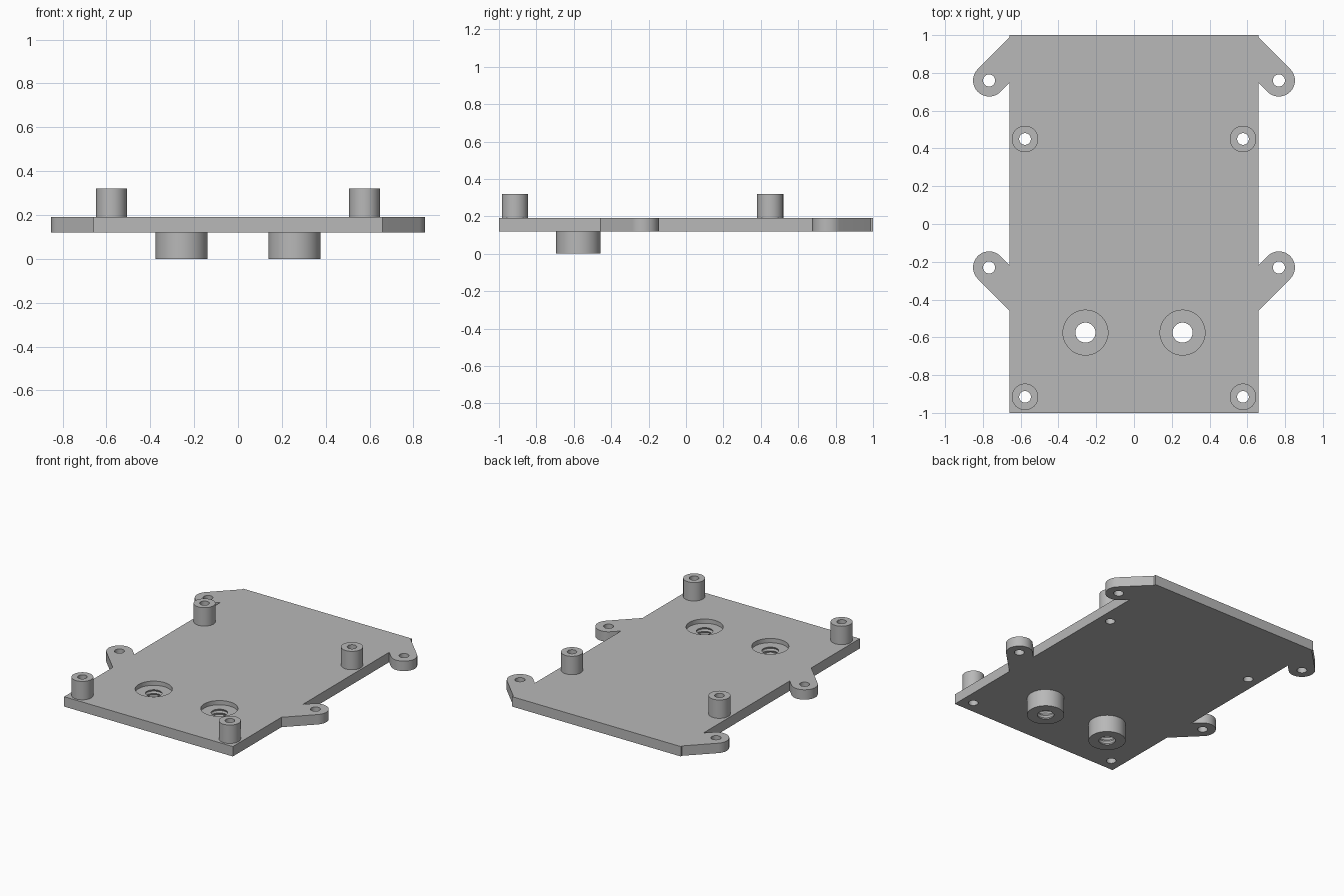
import bpy, bmesh
from math import sin, cos, pi, radians

cube = bpy.data.objects.get("Cube")
if cube:
    bpy.data.objects.remove(cube, do_unlink=True)

HALF_W, BOTTOM, TOP = 0.66, 0.12, 0.19
EAR_X, EAR_R, EAR_HOLE = 0.767, 0.085, 0.032
EARS_Y = (0.76, -0.23)
POSTS = [(s * 0.577, y) for s in (1, -1) for y in (0.45, -0.915)]
POST_R, POST_HOLE, POST_TOP = 0.07, 0.031, 0.32
BOSSES = [(s * 0.257, -0.575) for s in (1, -1)]
BOSS_R, BOSS_HOLE, BOSS_FLOOR = 0.119, 0.053, 0.16

grey = bpy.data.materials.new("plain grey")
grey.use_nodes = True
grey.diffuse_color = (0.48, 0.48, 0.48, 1)
grey.node_tree.nodes["Principled BSDF"].inputs["Base Color"].default_value = (0.48, 0.48, 0.48, 1)


def finish(obj):
    """Give the part its colour and smooth round walls with crisp rims."""
    obj.data.materials.clear()
    obj.data.materials.append(grey)
    bpy.ops.object.select_all(action='DESELECT')
    obj.select_set(True)
    bpy.context.view_layer.objects.active = obj
    bpy.ops.object.shade_smooth_by_angle(angle=radians(30))


def circle(x, y, r, n=48):
    return [(x + r * cos(2 * pi * i / n), y + r * sin(2 * pi * i / n)) for i in range(n)]


def ear(y, flip):
    """Right-hand ear outline, from top to bottom; flip turns it upside down."""
    d = EAR_R * cos(pi / 4)
    reach = EAR_X - HALF_W
    pts = [(HALF_W, d * 2 + reach)]
    for i in range(25):
        a = pi / 4 - pi * i / 24
        pts.append((EAR_X + EAR_R * cos(a), EAR_R * sin(a)))
    pts.append((HALF_W, reach - 2 * d))
    if flip:
        pts = [(px, -py) for px, py in reversed(pts)]
    return [(px, py + y) for px, py in pts]


def lathe(name, profile, x, y, n=48):
    """Revolve a closed (radius, height) profile about a vertical axis."""
    bm = bmesh.new()
    rings = [[bm.verts.new((r * cos(2 * pi * i / n), r * sin(2 * pi * i / n), z))
              for i in range(n)] for r, z in profile]
    for k, ring in enumerate(rings):
        nxt = rings[(k + 1) % len(rings)]
        for i in range(n):
            j = (i + 1) % n
            bm.faces.new((ring[i], ring[j], nxt[j], nxt[i]))
    bmesh.ops.recalc_face_normals(bm, faces=bm.faces)
    mesh = bpy.data.meshes.new(name)
    bm.to_mesh(mesh)
    bm.free()
    obj = bpy.data.objects.new(name, mesh)
    obj.location = (x, y, 0)
    bpy.context.collection.objects.link(obj)
    finish(obj)


# Base plate: a filled outline with ears and round holes
right = [(HALF_W, 1)] + ear(EARS_Y[0], False) + ear(EARS_Y[1], True) + [(HALF_W, -1)]
loops = [right + [(-x, y) for x, y in reversed(right)]]
loops += [circle(s * EAR_X, y, EAR_HOLE) for s in (1, -1) for y in EARS_Y]
loops += [circle(x, y, POST_HOLE) for x, y in POSTS]
loops += [circle(x, y, BOSS_R) for x, y in BOSSES]

outline = bpy.data.curves.new("base_plate", 'CURVE')
outline.dimensions = '2D'
outline.fill_mode = 'BOTH'
outline.extrude = (TOP - BOTTOM) / 2
for pts in loops:
    spline = outline.splines.new('POLY')
    spline.points.add(len(pts) - 1)
    spline.use_cyclic_u = True
    for p, (x, y) in zip(spline.points, pts):
        p.co = (x, y, 0, 1)
plate = bpy.data.objects.new("base_plate", outline)
plate.location.z = (TOP + BOTTOM) / 2
bpy.context.collection.objects.link(plate)
bpy.ops.object.select_all(action='DESELECT')
plate.select_set(True)
bpy.context.view_layer.objects.active = plate
bpy.ops.object.convert(target='MESH')
plate = bpy.context.object
bm = bmesh.new()
bm.from_mesh(plate.data)
bmesh.ops.remove_doubles(bm, verts=bm.verts, dist=0.0001)
bmesh.ops.recalc_face_normals(bm, faces=bm.faces)
bm.to_mesh(plate.data)
bm.free()
finish(plate)

# Standoff posts on the upper side
for x, y in POSTS:
    name = ("front" if y < 0 else "rear") + ("_left" if x > 0 else "_right") + "_post"
    lathe(name, [(POST_HOLE, TOP), (POST_R, TOP), (POST_R, POST_TOP), (POST_HOLE, POST_TOP)], x, y)

# Round bosses below, each with a recessed floor and a ridged bore
TURNS = 6
bore = []
for i in range(TURNS * 2 + 1):
    z = BOSS_FLOOR * (1 - i / (TURNS * 2))
    bore.append((BOSS_HOLE + (0.007 if i % 2 else 0), z))
for x, y in BOSSES:
    lathe("left_boss" if x > 0 else "right_boss",
          [(BOSS_R, 0), (BOSS_R, BOSS_FLOOR)] + bore, x, y)
